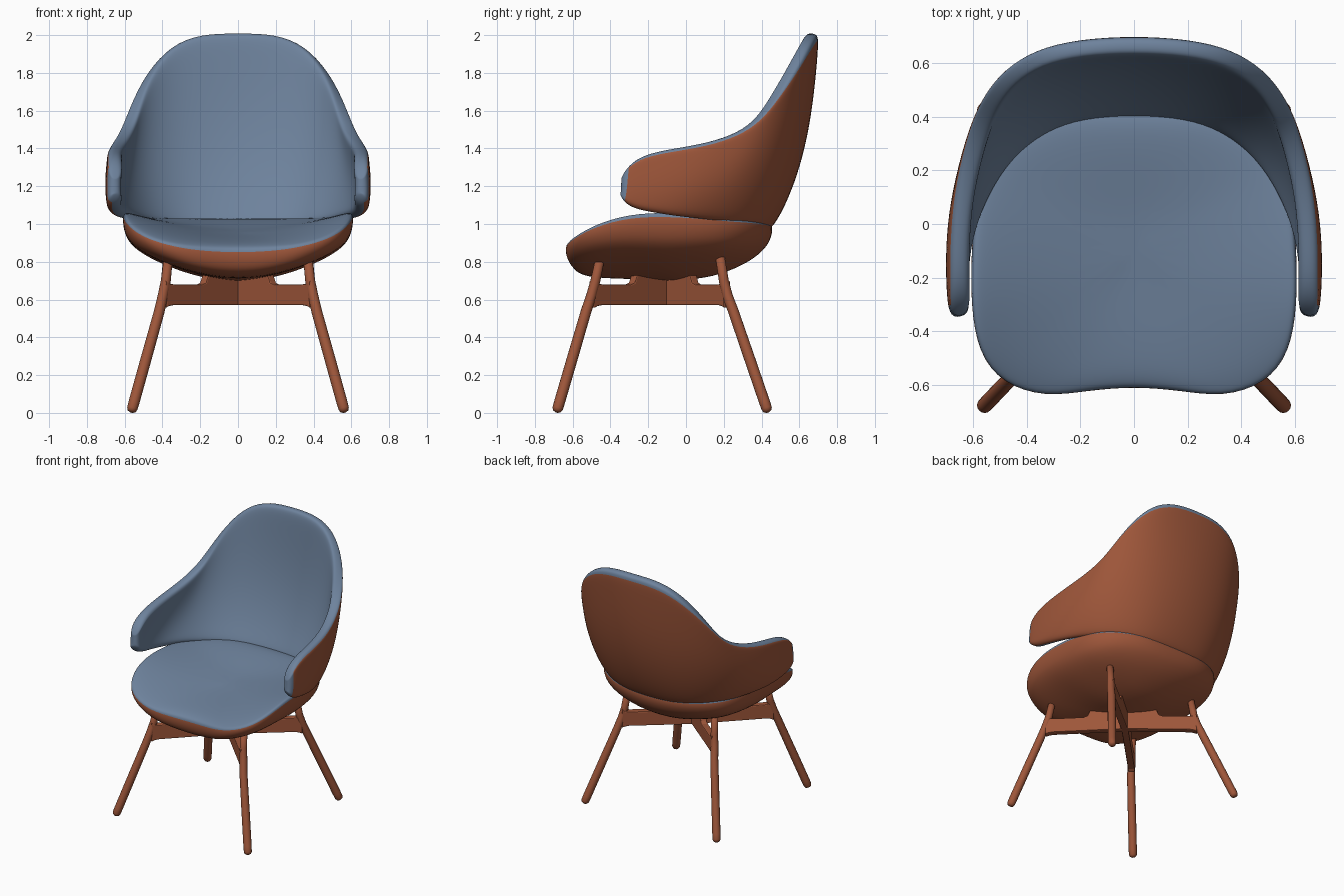
import bpy, bmesh, math
from mathutils import Vector

if "Cube" in bpy.data.objects:
    bpy.data.objects.remove(bpy.data.objects["Cube"])


def material(name, rgb):
    m = bpy.data.materials.new(name)
    m.diffuse_color = (*rgb, 1)
    m.use_nodes = True
    m.node_tree.nodes["Principled BSDF"].inputs["Base Color"].default_value = m.diffuse_color
    return m


BLUE = material("blue fabric", (0.155, 0.225, 0.335))
BROWN = material("brown leather and wood", (0.34, 0.093, 0.042))


def finish(bm, name, mats, smooth=True):
    me = bpy.data.meshes.new(name)
    for f in bm.faces:
        f.smooth = smooth
    bm.to_mesh(me)
    bm.free()
    ob = bpy.data.objects.new(name, me)
    for m in mats:
        me.materials.append(m)
    bpy.context.collection.objects.link(ob)
    return ob


def subsurf(ob, levels=2):
    m = ob.modifiers.new("smooth", "SUBSURF")
    m.levels = m.render_levels = levels


def interp(table, v):
    if v <= table[0][0]:
        return table[0][1]
    for (a, p), (b, q) in zip(table, table[1:]):
        if v <= b:
            return p + (q - p) * (v - a) / (b - a)
    return table[-1][1]


# Seat: rounded outline, saddle-shaped top, bowl-shaped underside
half = [(0, -.605), (.17, -.62), (.33, -.645), (.49, -.595), (.58, -.48), (.608, -.3),
        (.605, -.1), (.592, .08), (.545, .23), (.45, .345), (.3, .425), (.15, .45), (0, .455)]
outline = half + [(-x, y) for x, y in half[-2:0:-1]]
TOP_MID = [(-.63, .875), (-.5, .91), (-.2, .945), (.1, .985), (.3, 1.03), (.38, 1.035), (.46, 1.01)]
TOP_SIDE = [(-.63, .95), (-.5, 1.005), (-.35, 1.05), (-.2, 1.07), (0, 1.065), (.3, 1.04), (.46, 1.01)]
LOW_MID = [(-.63, .73), (-.5, .71), (-.3, .71), (-.05, .695), (.2, .73), (.35, .80), (.46, .88)]


def seat_z(x, y, t):
    mid = interp(TOP_MID, y)
    top = mid + (interp(TOP_SIDE, y) - mid) * (x / .58) ** 2
    low = min(interp(LOW_MID, y) + .52 * x * x, top - .08)
    return low + (top - low) * t


rings = [(.3, 1), (.6, 1), (.85, 1), (.95, .98), (.99, .93), (1.005, .82),
         (1.005, .55), (.985, .30), (.94, .10), (.80, .01), (.5, 0), (.25, 0)]
RIM = 5
cy = -.1
bm = bmesh.new()
loops = []
for r, t in rings:
    loop = []
    for x, y in outline:
        px, py = x * r, cy + (y - cy) * r
        loop.append(bm.verts.new((px, py, seat_z(px, py, t))))
    loops.append(loop)
n = len(outline)
for k in range(len(loops) - 1):
    for i in range(n):
        j = (i + 1) % n
        f = bm.faces.new((loops[k][i], loops[k][j], loops[k + 1][j], loops[k + 1][i]))
        f.material_index = 0 if k < RIM else 1
for loop, t, mi in ((loops[0], 1, 0), (loops[-1], 0, 1)):
    c = bm.verts.new((0, cy, seat_z(0, cy, t)))
    for i in range(n):
        bm.faces.new((loop[i], loop[(i + 1) % n], c)).material_index = mi
bmesh.ops.recalc_face_normals(bm, faces=bm.faces[:])
subsurf(finish(bm, "seat", [BLUE, BROWN]))

# Back shell with arms: bottom and top rim from back centre to arm tip
bottom = [(0, .42, .985), (.2, .405, .985), (.33, .36, .995), (.43, .29, 1.005), (.50, .21, 1.015),
          (.555, .12, 1.03), (.60, .02, 1.04), (.63, -.08, 1.05), (.645, -.18, 1.065),
          (.65, -.27, 1.08), (.65, -.325, 1.115), (.65, -.347, 1.16)]
top = [(0, .67, 2.01), (.2, .66, 2.007), (.355, .625, 1.945), (.463, .555, 1.82), (.525, .475, 1.69),
       (.565, .39, 1.565), (.598, .28, 1.485), (.635, .12, 1.43), (.65, -.06, 1.40),
       (.65, -.22, 1.37), (.65, -.305, 1.31), (.65, -.343, 1.24)]
N = len(top) - 1
inner = [.13, .28, .44, .6, .75, .88]
R = len(inner) + 4
bm = bmesh.new()
cols = []
for i in range(-N, N + 1):
    k, s = abs(i), (1 if i >= 0 else -1)
    b, t = Vector(bottom[k]), Vector(top[k])
    length = (t - b).length
    rim = min(.022 / length, .08)                # narrow strip beside each edge
    ang = math.radians(min(90, k * 14))          # outward bulge direction
    out = Vector((math.sin(ang), math.cos(ang), 0))
    amp = .07 * max(0, 1 - k / 10) + .005
    col = []
    for v in [0, rim] + inner + [1 - rim, 1]:
        p = b.lerp(t, v) + out * amp * math.sin(math.pi * v ** .75)
        col.append(bm.verts.new((p.x * s, p.y, p.z)))
    cols.append(col)
for c, (a, b) in enumerate(zip(cols, cols[1:])):
    for j in range(R - 1):
        f = bm.faces.new((a[j], a[j + 1], b[j + 1], b[j]))
        if j == R - 2 or c in (0, 2 * N - 1):    # blue wraps over the top and tip edge
            f.material_index = 2
bm.normal_update()
bm.faces.ensure_lookup_table()
if bm.faces[len(bm.faces) // 2 + 3].normal.y > 0:   # normals face the sitter
    bmesh.ops.reverse_faces(bm, faces=bm.faces[:])
shell = finish(bm, "back_shell", [BLUE, BROWN, BLUE, BLUE])
# Thinner at the edge so the padded rim is round
group = shell.vertex_groups.new(name="thickness")
for v in range(R * (2 * N + 1)):
    c, r = divmod(v, R)
    edge = r in (0, R - 1) or c in (0, 2 * N)
    near = r in (1, R - 2)
    group.add([v], .55 if edge else .95 if near else 1.0, "REPLACE")
sol = shell.modifiers.new("thickness", "SOLIDIFY")
sol.thickness = .078
sol.offset = 0
sol.vertex_group = "thickness"
sol.material_offset = 1
sol.material_offset_rim = 0
subsurf(shell)


# Legs: bent round rods with rounded feet
def rod(name, path, sides=16):
    bm = bmesh.new()
    pts = [Vector(p[:3]) for p in path]
    loops = []
    for i, p in enumerate(pts):
        d = (pts[min(i + 1, len(pts) - 1)] - pts[max(i - 1, 0)]).normalized()
        u = d.cross(Vector((0, 1, 0))).normalized()
        w = d.cross(u)
        loops.append([bm.verts.new(p + (u * math.cos(a) + w * math.sin(a)) * path[i][3])
                      for a in (2 * math.pi * q / sides for q in range(sides))])
    for a, b in zip(loops, loops[1:]):
        for q in range(sides):
            r = (q + 1) % sides
            bm.faces.new((a[q], a[r], b[r], b[q]))
    bm.faces.new(loops[0])
    bm.faces.new(loops[-1])
    bmesh.ops.recalc_face_normals(bm, faces=bm.faces[:])
    return finish(bm, name, [BROWN])


def leg(name, s, y0, y1, y2, ztop):
    path = [(.368, y0, ztop, .024), (.382, y0 + (y1 - y0) * .5, .70, .026),
            (.398, y1 - (y1 - y0) * .1, .62, .027), (.416, y1 + (y2 - y1) * .12, .54, .028)]
    a, b = Vector(path[-1][:3]), Vector((.565, y2, .004))
    for f, r in ((.5, .029), (.9, .029), (.965, .028), (.988, .022), (1, .010)):
        path.append((*a.lerp(b, f), r))
    rod(name, [(x * s, y, z, r) for x, y, z, r in path])


# Cross frame: boards from a raised centre out to each leg
def board(name, end):
    c = Vector((0, -.10, 0))
    d = Vector((*end, 0)) - c
    length = d.length
    d.normalize()
    side = Vector((-d.y, d.x, 0)) * .024
    prof = [(-.015, .57), (.9, .57), (.96, .565), (1, .555), (1, .70), (.95, .683), (.88, .68),
            (.52, .68), (.47, .69), (.43, .74), (-.015, .74)]
    bm = bmesh.new()
    f = [[bm.verts.new(c + d * u * length + side * q + Vector((0, 0, z))) for u, z in prof]
         for q in (-1, 1)]
    bm.faces.new(f[0])
    bm.faces.new(f[1])
    for i in range(len(prof)):
        j = (i + 1) % len(prof)
        bm.faces.new((f[0][i], f[0][j], f[1][j], f[1][i]))
    bmesh.ops.recalc_face_normals(bm, faces=bm.faces[:])
    ob = finish(bm, name, [BROWN], smooth=False)
    bv = ob.modifiers.new("soft edges", "BEVEL")
    bv.width = .007
    bv.segments = 2


for s, tag in ((-1, "left"), (1, "right")):
    leg("front_leg_" + tag, s, -.452, -.507, -.685, .83)
    leg("back_leg_" + tag, s, .175, .225, .434, .86)
    board("front_frame_" + tag, (.395 * s, -.498))
    board("back_frame_" + tag, (.395 * s, .218))
